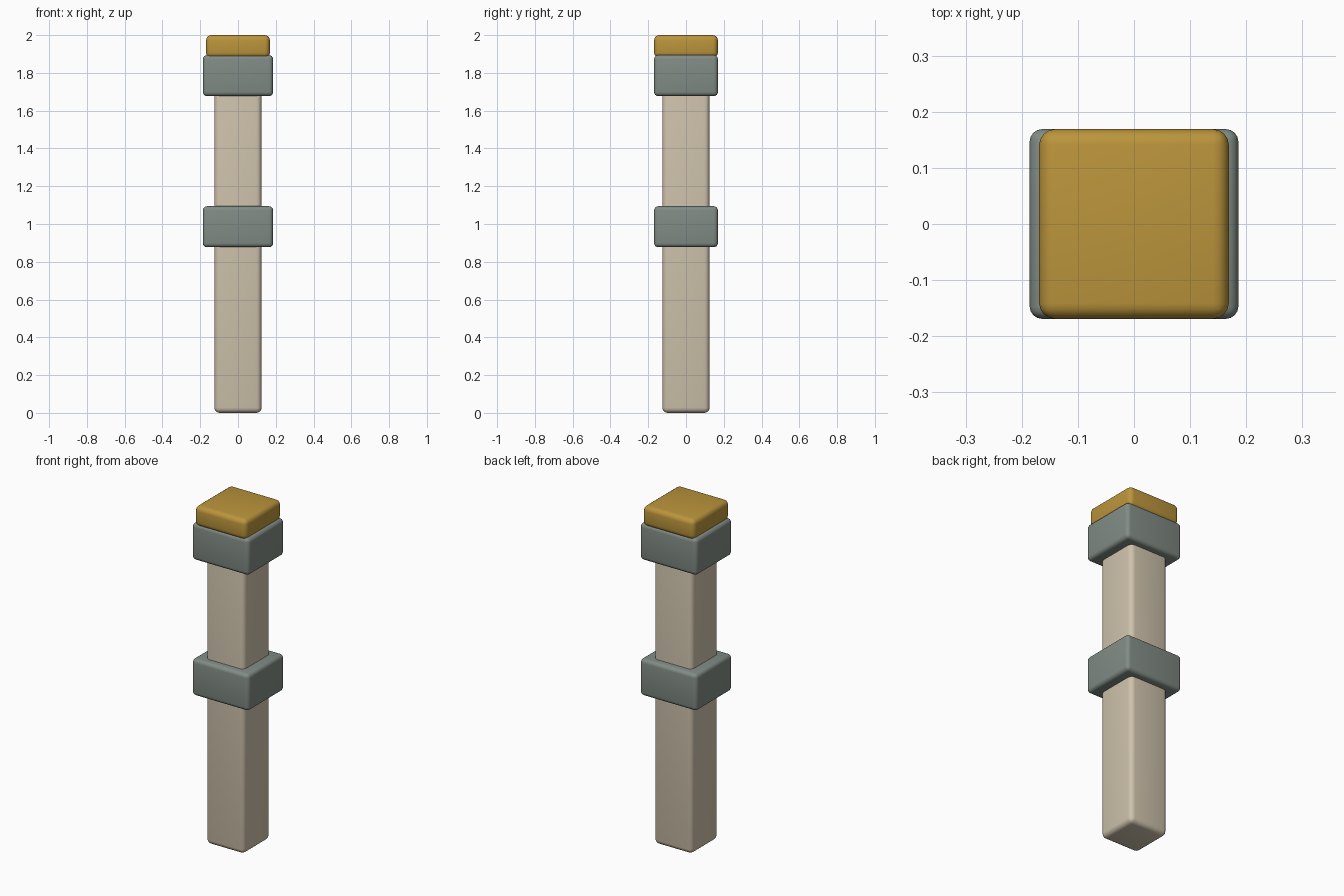
import bpy
import math

if "Cube" in bpy.data.objects:
    bpy.data.objects.remove(bpy.data.objects["Cube"])


def material(name, rgb):
    mat = bpy.data.materials.new(name)
    mat.diffuse_color = (*rgb, 1)
    mat.use_nodes = True
    mat.node_tree.nodes["Principled BSDF"].inputs["Base Color"].default_value = mat.diffuse_color
    return mat


def rounded_box(name, width, depth, bottom, top, radius, mat):
    """Box centred on the z axis with rounded edges."""
    bpy.ops.mesh.primitive_cube_add(size=1, location=(0, 0, (bottom + top) / 2))
    obj = bpy.context.object
    obj.name = name
    obj.scale = (width, depth, top - bottom)
    bpy.ops.object.transform_apply(location=False, rotation=False, scale=True)
    bevel = obj.modifiers.new("rounded_edges", "BEVEL")
    bevel.width = radius
    bevel.segments = 4
    bpy.ops.object.modifier_apply(modifier=bevel.name)
    bpy.ops.object.shade_smooth_by_angle(angle=math.radians(35))
    obj.data.materials.append(mat)
    return obj


cream = material("cream", (0.62, 0.54, 0.41))
slate = material("slate", (0.22, 0.26, 0.235))
gold = material("gold", (0.50, 0.30, 0.045))

# Tall square post
rounded_box("post", 0.25, 0.25, 0.0, 1.89, 0.028, cream)

# Two matching collars around the post
for name, bottom in (("middle_collar", 0.877), ("upper_collar", 1.677)):
    rounded_box(name, 0.372, 0.338, bottom, bottom + 0.217, 0.022, slate)

# Cap on the top
rounded_box("cap", 0.338, 0.338, 1.88, 2.0, 0.028, gold)
